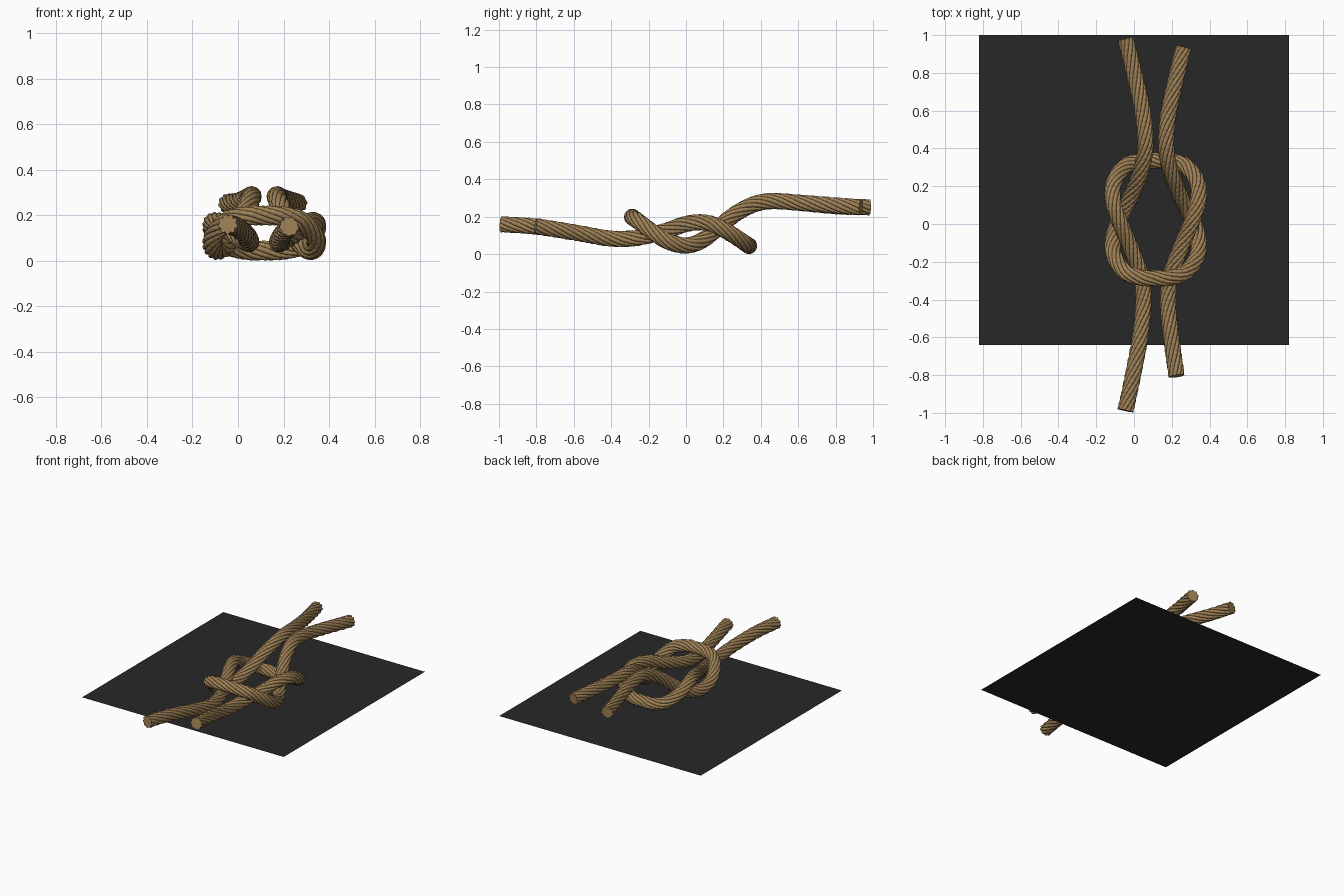
import bpy, math
from mathutils import Vector

if "Cube" in bpy.data.objects:
    bpy.data.objects.remove(bpy.data.objects["Cube"])

CX = 0.115              # mirror axis of the knot
R = 0.044               # rope radius over the strands
LOBES, SEG = 9, 8       # strands around the rope, points per strand
PITCH = 0.55            # length of one full twist
PLY = 0.03              # spacing of the fine yarns along each strand


def material(name, rgb):
    m = bpy.data.materials.new(name)
    m.diffuse_color = (*rgb, 1)
    m.use_nodes = True
    m.node_tree.nodes["Principled BSDF"].inputs["Base Color"].default_value = m.diffuse_color
    return m


tan = material("rope tan", (0.34, 0.215, 0.09))
black = material("mat charcoal", (0.0205, 0.0205, 0.0205))


def catmull(pts, step=0.006):
    """Smooth path through the points at near-even spacing."""
    p = [2 * pts[0] - pts[1]] + pts + [2 * pts[-1] - pts[-2]]
    out = []
    for i in range(1, len(p) - 2):
        a, b, c, d = p[i - 1:i + 3]
        # chord-length tangents avoid bulges between uneven points
        lab, lbc, lcd = (b - a).length, (c - b).length, (d - c).length
        m1 = (c - a) / (lab + lbc) * lbc
        m2 = (d - b) / (lbc + lcd) * lbc
        n = max(2, round(lbc / step))
        for k in range(n):
            t = k / n
            out.append((2*t**3 - 3*t*t + 1) * b + (t**3 - 2*t*t + t) * m1
                       + (3*t*t - 2*t**3) * c + (t**3 - t*t) * m2)
    out.append(pts[-1])
    return out


def rope(name, half, right_end):
    """Mirror a half path into a full bight and sweep a twisted strand profile."""
    left = [Vector(p) for p in half]
    right = [Vector((2 * CX - p.x, p.y, p.z)) for p in reversed(left[:-1])]
    right = right[:-2] + [Vector(right_end)]
    path = catmull(left + right)
    n = LOBES * SEG
    verts, faces = [], []
    prev, dist = None, 0.0
    normal = Vector((0, 0, 1))
    for i, c in enumerate(path):
        tang = (path[min(i + 1, len(path) - 1)] - path[max(i - 1, 0)]).normalized()
        if prev is not None:
            normal = prev.rotation_difference(tang) @ normal
            dist += (c - path[i - 1]).length
        normal = (normal - tang * normal.dot(tang)).normalized()
        side = tang.cross(normal)
        prev = tang
        for k in range(n):
            a = 2 * math.pi * (k / n + dist / PITCH)
            lobe = abs(math.sin(math.pi * k / SEG)) ** 0.7
            yarn = abs(math.sin(math.pi * (dist / PLY - k / SEG)))
            r = R * (0.77 + 0.17 * lobe + 0.06 * yarn)
            verts.append(c + (normal * math.cos(a) + side * math.sin(a)) * r)
    for i in range(len(path) - 1):
        for k in range(n):
            k2 = (k + 1) % n
            faces.append((i*n + k, i*n + k2, (i+1)*n + k2, (i+1)*n + k))
    # end caps
    for ring, centre, flip in ((0, path[0], True), (len(path) - 1, path[-1], False)):
        verts.append(centre)
        ci = len(verts) - 1
        for k in range(n):
            f = (ring*n + k, ring*n + (k + 1) % n, ci)
            faces.append(f[::-1] if flip else f)
    me = bpy.data.meshes.new(name)
    me.from_pydata(verts, [], faces)
    me.materials.append(tan)
    me.shade_smooth()
    me.set_sharp_from_angle(angle=math.radians(40))
    ob = bpy.data.objects.new(name, me)
    bpy.context.collection.objects.link(ob)


# rope with its bight at the back, ends toward the front
rope("front_rope", [
    (-.045, -.988, .16), (-.005, -.8, .147), (.035, -.58, .113), (.05, -.4, .083),
    (.035, -.27, .086), (-.02, -.12, .12), (-.075, .01, .163), (-.11, .12, .166),
    (-.105, .22, .12), (-.045, .305, .066), (.04, .334, .046), (CX, .336, .0445)],
    (.225, -.805, .15))

# rope with its bight at the front, ends toward the back
rope("back_rope", [
    (-.045, .98, .25), (0, .8, .256), (.045, .6, .275), (.06, .45, .283),
    (.055, .36, .265), (.03, .26, .212), (-.01, .16, .13), (-.05, .08, .07),
    (-.088, 0, .046), (-.112, -.09, .065), (-.105, -.17, .112), (-.045, -.255, .175),
    (.04, -.285, .196), (CX, -.287, .198)],
    (.262, .935, .25))

# flat square mat under the knot
bpy.ops.mesh.primitive_plane_add(size=1.64, location=(0, 0.18, 0))
base = bpy.context.object
base.name = "ground_mat"
base.data.materials.append(black)
